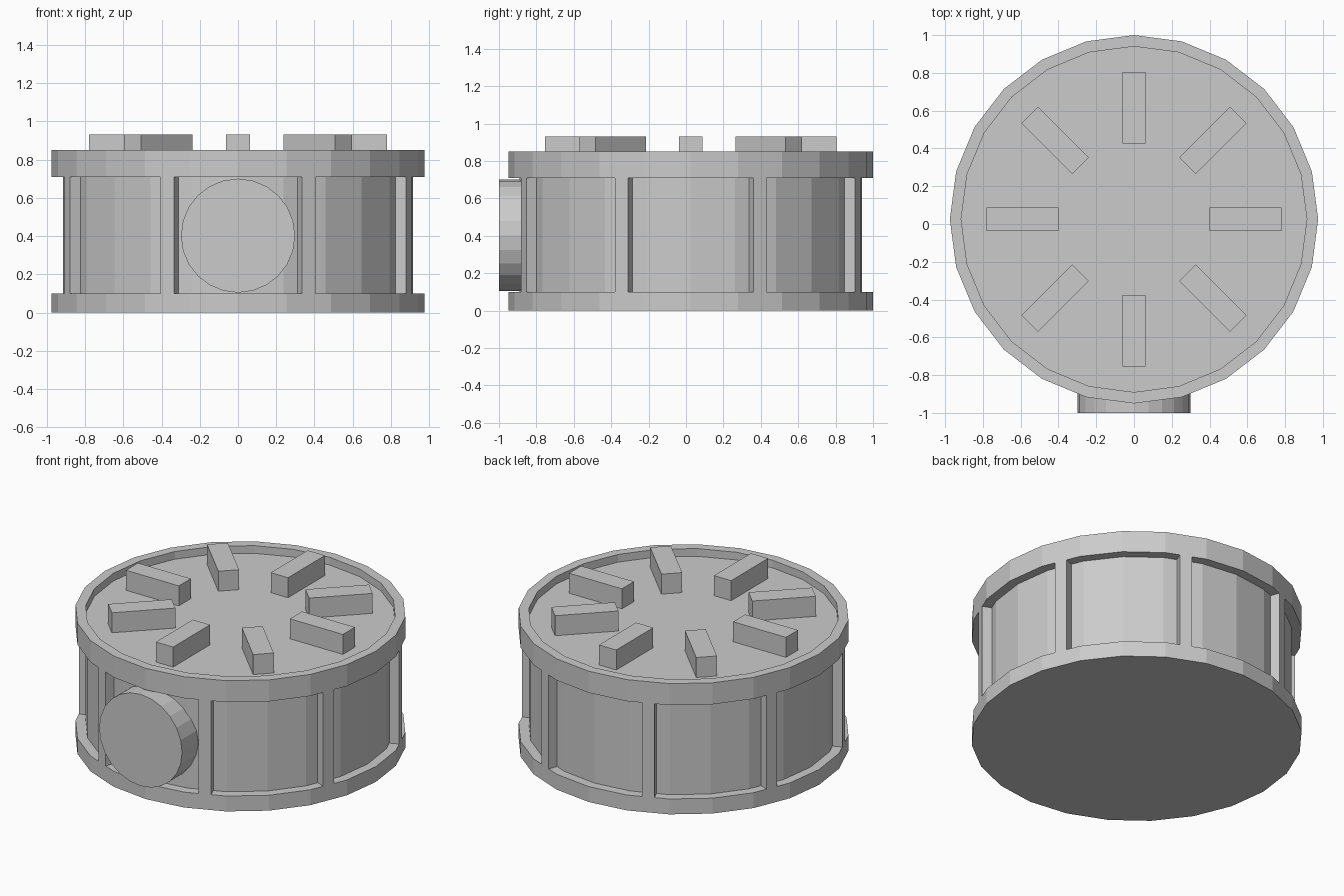
import bpy, bmesh
from math import pi, cos, sin
from mathutils import Matrix, Vector

if "Cube" in bpy.data.objects:
    bpy.data.objects.remove(bpy.data.objects["Cube"])

SIDES = 24
CY = 0.025                     # drum centre, shifted back to leave room for the front knob
R_OUT, R_IN = 0.975, 0.915
Z_LOW, Z_HIGH, Z_RIM, Z_FLOOR = 0.10, 0.71, 0.85, 0.80


def finish(name, bm):
    bmesh.ops.recalc_face_normals(bm, faces=bm.faces)
    mesh = bpy.data.meshes.new(name)
    bm.to_mesh(mesh)
    bm.free()
    obj = bpy.data.objects.new(name, mesh)
    bpy.context.collection.objects.link(obj)
    return obj


def lathe(name, profile, matrix):
    """Spin (radius, height) points into a flat-faced, capped solid."""
    bm = bmesh.new()
    rings = []
    for r, z in profile:
        rings.append([bm.verts.new((r * cos(2 * pi * i / SIDES), r * sin(2 * pi * i / SIDES), z))
                      for i in range(SIDES)])
    for a, b in zip(rings, rings[1:]):
        for i in range(SIDES):
            j = (i + 1) % SIDES
            bm.faces.new((a[i], a[j], b[j], b[i]))
    bm.faces.new(rings[0])
    bm.faces.new(rings[-1])
    bm.transform(matrix)
    return finish(name, bm)


def radial_block(name, r0, r1, width, z0, z1, angle):
    """Box pointing outward from the drum axis at the given angle."""
    bm = bmesh.new()
    bmesh.ops.create_cube(bm, size=1)
    bm.transform(Matrix.Translation((0, CY, 0))
                 @ Matrix.Rotation(angle, 4, 'Z')
                 @ Matrix.Translation(((r0 + r1) / 2, 0, (z0 + z1) / 2))
                 @ Matrix.Diagonal(Vector((r1 - r0, width, z1 - z0, 1))))
    return finish(name, bm)


# Drum with base ring, recessed wall, top ring and sunken lid
lathe("drum_body",
      [(R_OUT, 0), (R_OUT, Z_LOW), (R_IN, Z_LOW), (R_IN, Z_HIGH),
       (R_OUT, Z_HIGH), (R_OUT, Z_RIM), (R_IN, Z_RIM), (R_IN, Z_FLOOR)],
      Matrix.Translation((0, CY, 0)))

# Pillars between the panels (flush with the rings) and raised bars on the lid
flush = R_OUT * cos(pi / SIDES)
for k in range(8):
    radial_block(f"side_pillar_{k + 1}", 0.87, flush, 0.076, Z_LOW, Z_HIGH, (k + 0.5) * pi / 4)
    radial_block(f"lid_bar_{k + 1}", 0.40, 0.78, 0.124, Z_FLOOR, 0.93, k * pi / 4)

# Round knob on the front, its back end sunk in the drum wall
lathe("front_knob", [(0.298, 0), (0.298, 0.2)],
      Matrix.Translation((0, -0.8, 0.402)) @ Matrix.Rotation(pi / 2, 4, 'X'))
